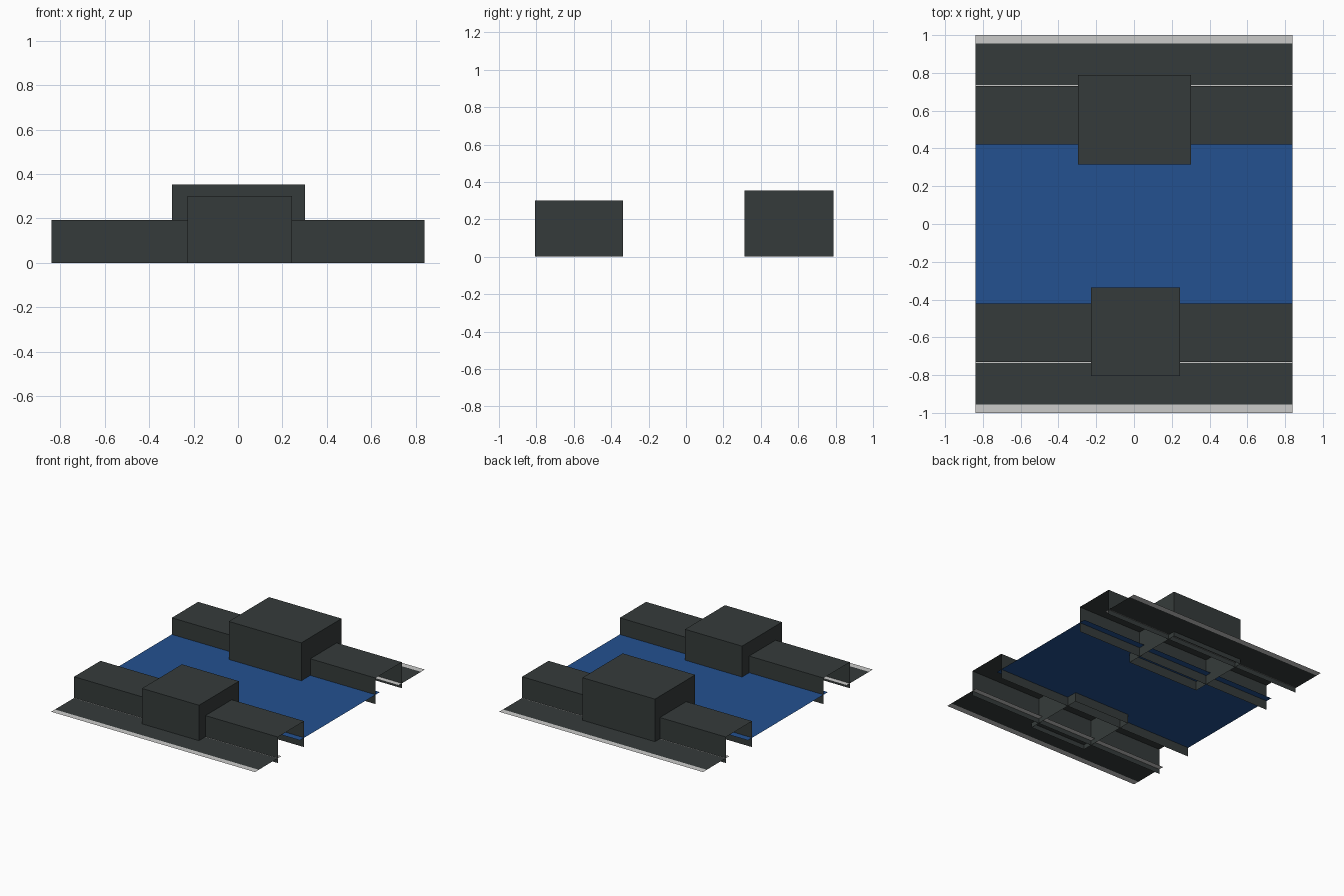
import bpy, bmesh

if "Cube" in bpy.data.objects:
    bpy.data.objects.remove(bpy.data.objects["Cube"])

HALF = 0.84          # half length of everything running along x
ROAD_Z, WATER_Z = 0.036, 0.07


def material(name, rgb):
    m = bpy.data.materials.new(name)
    m.diffuse_color = (*rgb, 1)
    m.use_nodes = True
    m.node_tree.nodes["Principled BSDF"].inputs["Base Color"].default_value = m.diffuse_color
    return m


dark = material("dark slate", (0.036, 0.044, 0.043))
blue = material("water blue", (0.017, 0.083, 0.28))
grey = material("light grey", (0.60, 0.60, 0.59))


def finish(name, bm, mat):
    me = bpy.data.meshes.new(name)
    bm.to_mesh(me)
    bm.free()
    me.materials.append(mat)
    ob = bpy.data.objects.new(name, me)
    bpy.context.collection.objects.link(ob)
    return ob


def strip(name, profile, mat):
    """Sweep an open (y, z) profile along x as a thin sheet."""
    bm = bmesh.new()
    rows = [[bm.verts.new((x, y, z)) for x in (-HALF, HALF)] for y, z in profile]
    for a, b in zip(rows, rows[1:]):
        bm.faces.new((a[0], a[1], b[1], b[0]))
    return finish(name, bm, mat)


def open_box(name, x0, x1, y0, y1, top, mat):
    """Box shell without a bottom, standing on z = 0."""
    bm = bmesh.new()
    bmesh.ops.create_cube(bm, size=1)
    for v in bm.verts:
        v.co = (x1 if v.co.x > 0 else x0, y1 if v.co.y > 0 else y0,
                top if v.co.z > 0 else 0)
    bottom = [f for f in bm.faces if f.normal.z < -0.5]
    bmesh.ops.delete(bm, geom=bottom, context='FACES_ONLY')
    return finish(name, bm, mat)


# Water sheet, tucked slightly under both walls
strip("water", [(-0.47, WATER_Z), (0.47, WATER_Z)], blue)

# Banks on both sides: road, its two kerb lines, and the raised wall channel
for label, s in (("front", -1), ("back", 1)):
    def bank(part, pts, mat):
        pts = [(s * y, z) for y, z in pts]
        strip(label + "_" + part, pts if s > 0 else pts[::-1], mat)
    bank("road", [(0.735, ROAD_Z), (0.955, ROAD_Z)], dark)
    bank("inner_kerb", [(0.69, ROAD_Z), (0.735, ROAD_Z)], grey)
    bank("outer_kerb", [(0.955, ROAD_Z), (1.0, ROAD_Z)], grey)
    bank("wall", [(0.42, 0), (0.42, 0.194), (0.73, 0.194), (0.73, 0)], dark)

# Blocks straddling the walls
open_box("front_block", -0.227, 0.243, -0.806, -0.336, 0.30, dark)
open_box("back_block", -0.296, 0.302, 0.314, 0.788, 0.353, dark)
